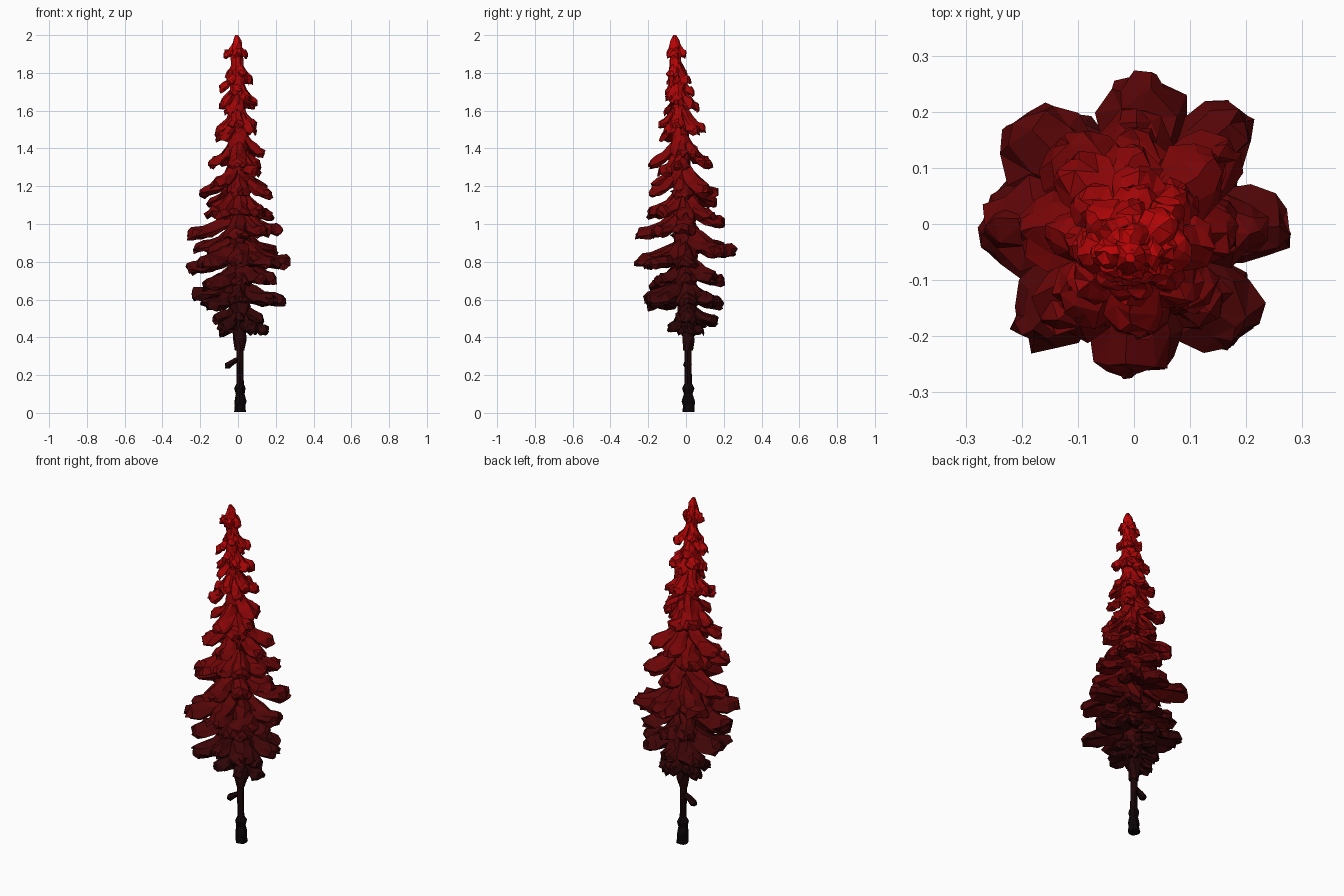
import bpy, bmesh, math, random
from mathutils import Vector

if "Cube" in bpy.data.objects:
    bpy.data.objects.remove(bpy.data.objects["Cube"])

random.seed(7)
BANDS = 24

# Height gradient: near-black at the roots to bright red at the tip
mats = []
for i in range(BANDS):
    h = (i + 0.5) / BANDS
    m = bpy.data.materials.new(f"red_band_{i}")
    m.diffuse_color = (0.003 + 0.56 * h ** 2.2, 0.0015, 0.002, 1)
    m.use_nodes = True
    m.node_tree.nodes["Principled BSDF"].inputs["Base Color"].default_value = m.diffuse_color
    mats.append(m)


def lerp(table, x):
    """Piecewise linear lookup in a list of (x, value)."""
    if x <= table[0][0]:
        return table[0][1]
    for (a, va), (b, vb) in zip(table, table[1:]):
        if x <= b:
            return va + (vb - va) * (x - a) / (b - a)
    return table[-1][1]


def axis(z):
    """Centre line of the slightly leaning tree."""
    return Vector((lerp([(0, 0.012), (1, 0.005), (2, -0.006)], z),
                   lerp([(0, 0.014), (0.8, 0.004), (1.4, -0.03), (2, -0.06)], z), z))


def jit(a):
    return Vector([random.uniform(-a, a) for _ in range(3)])


def loft(bm, rings):
    """Skin a list of point rings and cap both ends."""
    vr = [[bm.verts.new(p) for p in r] for r in rings]
    n = len(vr[0])
    for a, b in zip(vr, vr[1:]):
        for i in range(n):
            bm.faces.new((a[i], a[(i + 1) % n], b[(i + 1) % n], b[i]))
    bm.faces.new(vr[0][::-1])
    bm.faces.new(vr[-1])


def finish(bm, name):
    bmesh.ops.triangulate(bm, faces=bm.faces[:])
    bmesh.ops.recalc_face_normals(bm, faces=bm.faces[:])
    me = bpy.data.meshes.new(name)
    for m in mats:
        me.materials.append(m)
    for f in bm.faces:
        h = f.calc_center_median().z / 2
        f.material_index = min(BANDS - 1, max(0, int(h * BANDS)))
    bm.to_mesh(me)
    bm.free()
    ob = bpy.data.objects.new(name, me)
    bpy.context.collection.objects.link(ob)
    return ob


def column(name, profile, sides, rough):
    """Upright lumpy body following the tree axis; profile of (z, radius)."""
    bm = bmesh.new()
    rings = []
    for z, r in profile:
        ph = random.uniform(0, 0.5)
        ring = []
        for i in range(sides):
            a = ph + i * math.tau / sides
            rr = r * random.uniform(1 - rough, 1 + rough)
            ring.append(axis(z) + Vector((math.cos(a) * rr, math.sin(a) * rr, 0)))
        rings.append(ring)
    loft(bm, rings)
    return finish(bm, name)


def bough(bm, angle, tip_r, tip_z):
    """Drooping, tent-shaped clump of needles reaching out to tip_r at tip_z."""
    d = Vector((math.cos(angle), math.sin(angle), 0))
    side = Vector((-d.y, d.x, 0))
    c = axis(tip_z)
    root = Vector((c.x, c.y, 0))
    length = tip_r - root.dot(d)
    half = 0.22 * length + 0.014
    rise = lerp([(0.4, 0.07), (0.8, 0.09), (1.3, 0.14), (1.75, 0.11), (1.91, 0.06)], tip_z)
    thick = 0.020 + 0.05 * length
    rings = []
    for t, w, drop, th in ((0.05, 0.5, 1.0, 1.2), (0.3, 0.8, 0.58, 1.2), (0.52, 0.9, 0.26, 1.0),
                           (0.74, 1.12, 0.09, 0.95), (0.92, 0.80, 0.02, 0.9), (1.0, 0.38, -0.03, 0.55)):
        p = root + d * length * t + Vector((0, 0, tip_z + rise * drop))
        w *= half * random.uniform(0.85, 1.12)
        k = thick * th
        section = ((0, 1.0), (0.6, 0.4), (1.0, -0.6), (0.75, -1.25),
                   (0, -0.6), (-0.75, -1.25), (-1.0, -0.6), (-0.6, 0.4))
        rings.append([p + side * w * u + Vector((0, 0, k * v)) + jit(0.13 * half + 0.002)
                      for u, v in section])
    loft(bm, rings)


# Trunk with a knobbly foot
column("trunk", [(0.005, .034), (0.04, .030), (0.06, .034), (0.10, .025), (0.13, .031),
                 (0.155, .020), (0.25, .018), (0.36, .018), (0.45, .016)], 9, 0.14)

# Dead stub on the left of the trunk
bm = bmesh.new()
rings = []
for x, z, r in ((0.012, 0.29, .014), (-0.025, 0.27, .018), (-0.045, 0.255, .024), (-0.068, 0.25, .016)):
    rings.append([Vector((x, 0.008 + r * math.cos(a), z + r * math.sin(a))) + jit(.002)
                  for a in [i * math.tau / 6 for i in range(6)]])
loft(bm, rings)
finish(bm, "dead_stub")

# Dense middle of the crown
core_r = [(0.33, .024), (0.36, .036), (0.42, .030), (0.5, .045), (0.7, .055), (0.9, .055),
          (1.2, .055), (1.5, .046), (1.8, .034), (1.93, .030)]
levels = [0.33 + 0.05 * i for i in range(33)]
column("foliage_core", [(z, lerp(core_r, z)) for z in levels] + [(1.97, .024), (2.0, .009)], 9, 0.22)

# Boughs along the four main directions: (reach, tip height)
east = [(.05, 1.90), (.07, 1.77), (.10, 1.65), (.10, 1.53), (.14, 1.38), (.12, 1.31), (.18, 1.16),
        (.18, 1.05), (.23, .97), (.27, .80), (.20, .71), (.25, .60), (.14, .50), (.16, .44)]
west = [(.07, 1.90), (.06, 1.78), (.10, 1.72), (.10, 1.63), (.12, 1.49), (.15, 1.32), (.20, 1.17),
        (.15, 1.08), (.26, .95), (.16, .86), (.27, .77), (.25, .63), (.13, .50), (.10, .43)]
north = [(0, 1.90), (.04, 1.70), (.07, 1.62), (.10, 1.51), (.14, 1.32), (.17, 1.17), (.20, 1.01),
         (.265, .86), (.20, .70), (.19, .58), (.17, .49)]
south = [(.10, 1.90), (.11, 1.70), (.14, 1.53), (.20, 1.32), (.19, 1.17), (.20, 1.07), (.265, .95),
         (.265, .81), (.17, .70), (.22, .61), (.06, .50)]
for name, deg, tips in (("east", 0, east), ("north", 90, north), ("west", 180, west), ("south", 270, south)):
    bm = bmesh.new()
    for r, z in tips:
        bough(bm, math.radians(deg + random.uniform(-5, 5)), r, z)
    finish(bm, f"boughs_{name}")

# Boughs on the diagonals: (reach, tip height)
diagonals = {
    "north_east": [(.12, .44), (.22, .60), (.23, .73), (.27, .86), (.22, 1.05), (.19, 1.19),
                   (.11, 1.38), (.10, 1.50), (.08, 1.63), (.06, 1.76)],
    "north_west": [(.13, .48), (.25, .59), (.20, .71), (.28, .88), (.20, 1.12), (.16, 1.34),
                   (.11, 1.51), (.08, 1.65), (.04, 1.79)],
    "south_west": [(.13, .46), (.24, .58), (.25, .68), (.28, .80), (.23, 1.06), (.20, 1.22),
                   (.16, 1.46), (.12, 1.60), (.10, 1.76)],
    "south_east": [(.13, .45), (.27, .61), (.20, .71), (.28, .80), (.22, .96), (.19, 1.07),
                   (.17, 1.28), (.13, 1.50), (.11, 1.67), (.09, 1.80)],
}
for k, (name, tips) in enumerate(diagonals.items()):
    bm = bmesh.new()
    for r, z in tips:
        bough(bm, math.radians(45 + 90 * k + random.uniform(-5, 5)), r, z)
    finish(bm, f"boughs_{name}")
